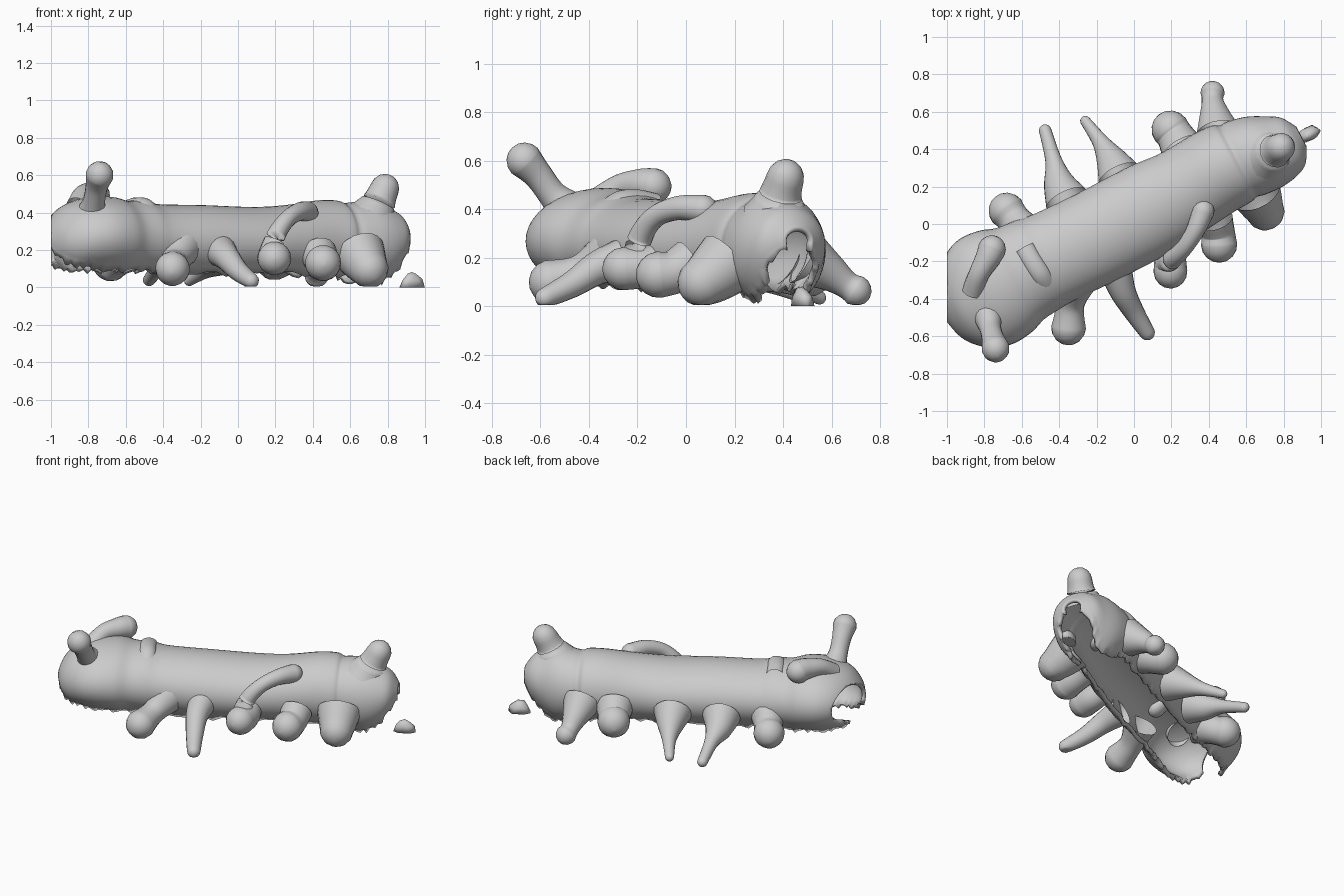
import bpy, bmesh, math, random
from mathutils import Vector

if "Cube" in bpy.data.objects:
    bpy.data.objects.remove(bpy.data.objects["Cube"])
random.seed(4)

clay = bpy.data.materials.new("grey clay")
clay.use_nodes = True
clay.diffuse_color = (0.6, 0.6, 0.6, 1)
clay.node_tree.nodes["Principled BSDF"].inputs["Base Color"].default_value = (0.6, 0.6, 0.6, 1)

AXIS = Vector((0.887, 0.462, 0))
SIDE = Vector((-0.462, 0.887, 0))


def finish(bm, name):
    mesh = bpy.data.meshes.new(name)
    bm.to_mesh(mesh)
    bm.free()
    mesh.materials.append(clay)
    obj = bpy.data.objects.new(name, mesh)
    bpy.context.collection.objects.link(obj)
    for p in mesh.polygons:
        p.use_smooth = True
    return obj


def spline(points, steps):
    """Catmull-Rom samples through tuples of any length."""
    pts = [points[0]] + list(points) + [points[-1]]
    out = []
    for i in range(1, len(pts) - 2):
        for s in range(steps):
            t = s / steps
            out.append([0.5 * (2 * b + (c - a) * t + (2*a - 5*b + 4*c - d) * t*t
                               + (3*b - a - 3*c + d) * t**3)
                        for a, b, c, d in zip(*pts[i-1:i+3])])
    return out + [list(points[-1])]


def skin(bm, rings, closed):
    n = len(rings[0])
    for a, b in zip(rings, rings[1:]):
        for i in range(n if closed else n - 1):
            j = (i + 1) % n
            bm.faces.new((a[i], a[j], b[j], b[i]))


def limb(name, points, flat=1.0):
    """Round-tipped tube through (x, y, z, radius) points, open where it meets the body."""
    bm = bmesh.new()
    path = spline(points, 6)
    last = Vector(path[-1][:3])
    d = (last - Vector(path[-2][:3])).normalized()
    r = path[-1][3]
    path += [(*(last + d * r * math.sin(a)), r * math.cos(a))
             for a in map(math.radians, (22, 45, 66, 86))]
    rings = []
    for i, p in enumerate(path):
        t = Vector(path[min(i+1, len(path)-1)][:3]) - Vector(path[max(i-1, 0)][:3])
        t.normalize()
        up = Vector((0, 0, 1)) if abs(t.z) < 0.9 else AXIS
        side = t.cross(up).normalized()
        up = side.cross(t)
        ring = []
        for k in range(18):
            a = math.tau * k / 18
            v = Vector(p[:3]) + p[3] * (side * math.cos(a) + up * math.sin(a) * flat)
            v.z = max(v.z, 0.005)
            ring.append(bm.verts.new(v))
        rings.append(ring)
    skin(bm, rings, True)
    bm.faces.new(rings[-1])
    bmesh.ops.recalc_face_normals(bm, faces=bm.faces)
    return finish(bm, name)


# Hollow body: along axis, sideways offset, half width, centre height, half height, rim angle
STATIONS = [
    (-1.13, 0.03, 0.03, 0.25, 0.03, -55), (-1.10, 0.03, 0.14, 0.25, 0.10, -55),
    (-1.04, 0.03, 0.22, 0.26, 0.16, -55), (-0.96, 0.04, 0.285, 0.27, 0.19, -55),
    (-0.86, 0.045, 0.315, 0.275, 0.21, -55), (-0.75, 0.045, 0.305, 0.27, 0.215, -55),
    (-0.66, 0.045, 0.275, 0.26, 0.205, -50), (-0.56, 0.045, 0.265, 0.255, 0.21, -50),
    (-0.46, 0.04, 0.255, 0.25, 0.195, -50), (-0.20, 0.03, 0.255, 0.24, 0.20, -50),
    (0.10, 0.03, 0.255, 0.235, 0.195, -50), (0.30, 0.03, 0.24, 0.24, 0.20, -50),
    (0.50, 0.045, 0.235, 0.245, 0.22, -50), (0.61, 0.045, 0.23, 0.245, 0.22, -50),
    (0.65, 0.04, 0.215, 0.245, 0.205, -50), (0.70, 0.035, 0.22, 0.235, 0.22, -55),
    (0.80, 0.02, 0.21, 0.23, 0.23, -58), (0.89, 0.005, 0.18, 0.24, 0.19, -55),
    (0.96, 0.0, 0.14, 0.26, 0.13, -35), (1.01, 0.0, 0.06, 0.27, 0.05, -20)]
bm = bmesh.new()
rings = []
for u, n, w, cz, h, a0 in spline(STATIONS, 5):
    ring = []
    for k in range(33):
        a = math.radians(a0 + (180 - 2 * a0) * k / 32)
        v = AXIS * u + SIDE * (n + w * math.cos(a))
        v.z = cz + h * math.sin(a)
        if k in (0, 32):  # ragged lower rim
            v.z = max(0.01, v.z - random.uniform(0, 0.03))
        ring.append(bm.verts.new(v))
    rings.append(ring)
skin(bm, rings, False)
# flat cut through the face
bmesh.ops.bisect_plane(bm, geom=bm.verts[:] + bm.edges[:] + bm.faces[:],
                       plane_co=(-1, 0, 0), plane_no=(-1, 0, 0), clear_outer=True)
bmesh.ops.recalc_face_normals(bm, faces=bm.faces)
top = max(bm.faces, key=lambda f: f.calc_center_median().z)
if top.normal.z < 0:
    bmesh.ops.reverse_faces(bm, faces=bm.faces)
body = finish(bm, "body_shell")
shell = body.modifiers.new("thickness", "SOLIDIFY")
shell.thickness = 0.025
shell.offset = -1

# Antennae, tail bump and strap on the back
limb("right_antenna", [(-0.78, -0.49, 0.40, 0.085), (-0.77, -0.55, 0.46, 0.06),
                       (-0.755, -0.61, 0.54, 0.06), (-0.74, -0.665, 0.60, 0.075)])
limb("left_antenna", [(-0.86, -0.36, 0.43, 0.06), (-0.83, -0.27, 0.49, 0.055),
                      (-0.78, -0.18, 0.50, 0.068), (-0.76, -0.135, 0.495, 0.075)])
limb("tail_horn", [(0.72, 0.375, 0.38, 0.14), (0.755, 0.39, 0.46, 0.09),
                   (0.785, 0.41, 0.53, 0.077)])
limb("back_strap", [(-0.585, -0.13, 0.425, 0.055), (-0.545, -0.20, 0.44, 0.055),
                    (-0.50, -0.27, 0.435, 0.055), (-0.465, -0.33, 0.39, 0.058)], 0.75)

# Legs along both sides
LEGS = {
    "right_leg_1": [(-0.31, -0.31, 0.21, 0.11), (-0.34, -0.43, 0.14, 0.075),
                    (-0.35, -0.555, 0.10, 0.093)],
    "right_leg_2": [(-0.10, -0.24, 0.20, 0.09), (-0.06, -0.36, 0.16, 0.07),
                    (0.0, -0.47, 0.09, 0.055), (0.07, -0.58, 0.035, 0.042)],
    "right_leg_3": [(0.17, -0.12, 0.18, 0.08), (0.19, -0.18, 0.16, 0.085),
                    (0.195, -0.255, 0.155, 0.09)],
    "right_leg_4": [(0.43, 0.02, 0.18, 0.10), (0.45, -0.05, 0.14, 0.09),
                    (0.455, -0.11, 0.13, 0.097)],
    "right_leg_5": [(0.65, 0.17, 0.18, 0.14), (0.68, 0.11, 0.13, 0.12),
                    (0.70, 0.07, 0.10, 0.105)],
    "left_leg_1": [(-0.58, -0.06, 0.20, 0.12), (-0.64, 0.02, 0.15, 0.09),
                   (-0.68, 0.07, 0.13, 0.098)],
    "left_leg_2": [(-0.36, 0.13, 0.18, 0.12), (-0.40, 0.22, 0.14, 0.085),
                   (-0.43, 0.34, 0.10, 0.045), (-0.475, 0.50, 0.04, 0.033)],
    "left_leg_3": [(-0.08, 0.26, 0.18, 0.12), (-0.12, 0.34, 0.14, 0.085),
                   (-0.18, 0.44, 0.09, 0.045), (-0.26, 0.55, 0.035, 0.028)],
    "left_leg_4": [(0.26, 0.40, 0.19, 0.12), (0.22, 0.47, 0.15, 0.10),
                   (0.195, 0.505, 0.14, 0.102)],
    "left_leg_5": [(0.45, 0.49, 0.20, 0.12), (0.43, 0.59, 0.14, 0.08),
                   (0.42, 0.66, 0.09, 0.058), (0.42, 0.70, 0.065, 0.065)],
}
for name, pts in LEGS.items():
    limb(name, pts)

# Arm arching from the third right leg up to the back
limb("raised_arm", [(0.17, -0.21, 0.18, 0.06), (0.21, -0.185, 0.29, 0.05),
                    (0.27, -0.125, 0.37, 0.045), (0.33, -0.03, 0.405, 0.05),
                    (0.37, 0.07, 0.40, 0.06)])

# Loose ragged piece behind the tail
bm = bmesh.new()
bmesh.ops.create_icosphere(bm, subdivisions=2, radius=1)
for v in bm.verts:
    s = random.uniform(0.8, 1.0)
    a, b, c = v.co * s
    v.co = Vector((0.93, 0.48, 0)) + AXIS * a * 0.075 + SIDE * b * 0.045
    v.co.z = max(0, c * 0.09)
    v.co.x = min(v.co.x, 1.0)
finish(bm, "loose_piece")
